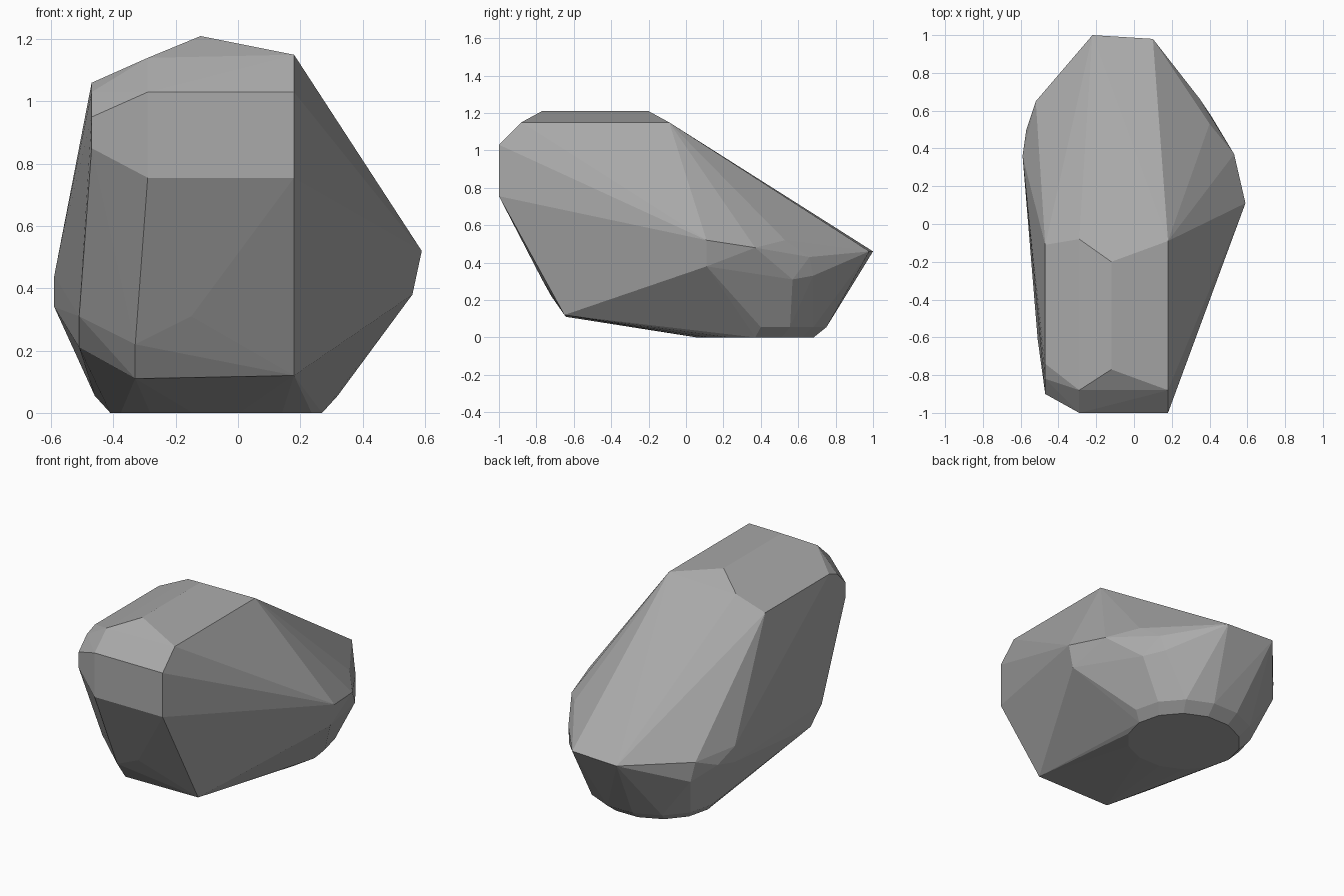
import bpy
import bmesh
import math

default_cube = bpy.data.objects.get("Cube")
if default_cube:
    bpy.data.objects.remove(default_cube, do_unlink=True)


def make_material(name, colour):
    material = bpy.data.materials.new(name)
    material.use_nodes = True
    material.diffuse_color = colour
    shader = material.node_tree.nodes["Principled BSDF"]
    shader.inputs["Base Color"].default_value = colour
    shader.inputs["Roughness"].default_value = 0.9
    return material


def oval_ring(centre_x, centre_y, radius_x, radius_y, height, sides):
    """Corners of a flat oval, used for the worn underside."""
    corners = []
    for side in range(sides):
        angle = math.tau * side / sides
        corners.append((centre_x + radius_x * math.cos(angle),
                        centre_y + radius_y * math.sin(angle),
                        height))
    return corners


def convex_stone(name, corner_groups, material):
    """Wrap the corners in a faceted shell and merge its flat facets."""
    bm = bmesh.new()
    for group in corner_groups:
        for corner in group:
            bm.verts.new(corner)
    hull = bmesh.ops.convex_hull(bm, input=bm.verts)
    inside = set(hull["geom_interior"]) | set(hull["geom_unused"])
    spare = [item for item in inside
             if isinstance(item, bmesh.types.BMVert) and not item.link_faces]
    bmesh.ops.delete(bm, geom=spare, context="VERTS")
    bmesh.ops.dissolve_limit(bm, angle_limit=math.radians(1),
                             verts=bm.verts, edges=bm.edges)
    bmesh.ops.recalc_face_normals(bm, faces=bm.faces)
    mesh = bpy.data.meshes.new(name)
    bm.to_mesh(mesh)
    bm.free()
    mesh.materials.append(material)
    stone = bpy.data.objects.new(name, mesh)
    bpy.context.scene.collection.objects.link(stone)
    return stone


# Crown: a ridge with a shoulder on each side
ridge = [(-.12, y, 1.21) for y in (-.77, -.2)]
right_shoulder = [(.18, y, 1.15) for y in (-.88, -.09)]
left_shoulder = [(-.29, y, 1.14) for y in (-.88, -.08)]
left_eave = [(-.47, y, 1.06) for y in (-.74, -.11)]

# Front: upright panel with a chamfered corner
front_panel = [(x, -1, z) for x in (-.29, .18) for z in (.755, 1.03)]
front_corner = [(-.47, -.9, .85), (-.47, -.9, .95), (-.47, -.82, 1.03)]

# Front underside
chin = [(.18, -.65, .12), (-.33, -.64, .11), (-.33, -.72, .22),
        (-.15, -.77, .31), (-.51, -.5, .21), (-.51, -.61, .31)]

# Sides, at the widest part of the stone
right_side = [(.59, .11, .52), (.56, .11, .38), (.53, .37, .48),
              (.4, .53, .52), (.35, .66, .43), (.33, .68, .33),
              (.41, .57, .31)]
left_side = [(-.59, .36, .34), (-.59, .36, .44), (-.57, .5, .37),
             (-.52, .65, .43), (-.5, .67, .31)]

# Back tip
back_tip = [(-.22, 1, .46), (.1, .98, .46)]

# Worn underside: a flat oval with a narrow bevel
base_oval = oval_ring(-.07, .37, .34, .32, 0, 14)
base_bevel = oval_ring(-.07, .4, .39, .36, .055, 14)

stone_grey = make_material("stone grey", (.4, .4, .4, 1))
convex_stone("rock",
             [ridge, right_shoulder, left_shoulder, left_eave,
              front_panel, front_corner, chin, right_side, left_side,
              back_tip, base_oval, base_bevel],
             stone_grey)
